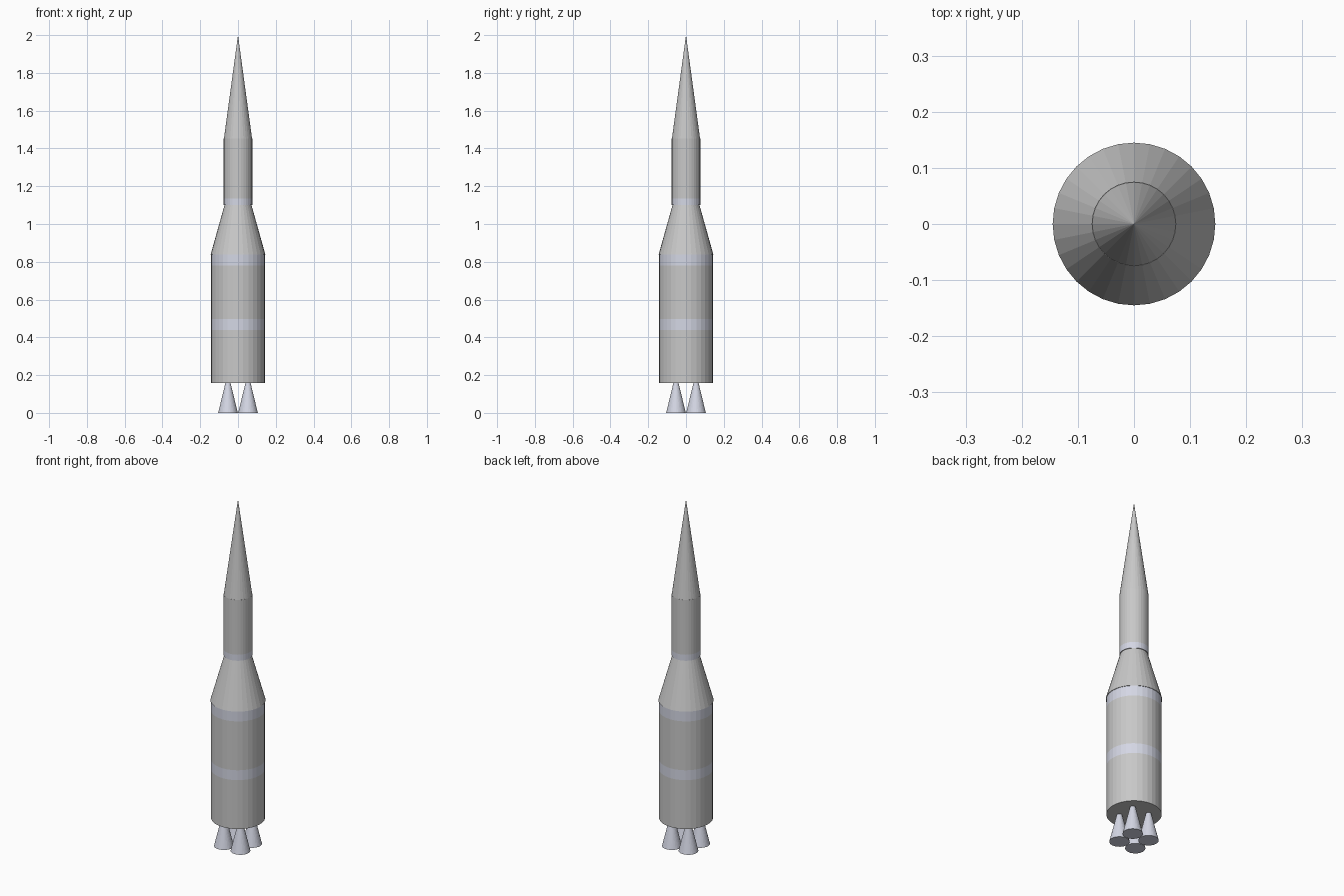
import bpy, bmesh, math

if "Cube" in bpy.data.objects:
    bpy.data.objects.remove(bpy.data.objects["Cube"])


def material(name, rgb):
    m = bpy.data.materials.new(name)
    m.diffuse_color = (*rgb, 1.0)
    m.use_nodes = True
    m.node_tree.nodes["Principled BSDF"].inputs["Base Color"].default_value = m.diffuse_color
    return m


HULL = material("hull grey", (0.58, 0.58, 0.58))
PALE = material("pale blue grey", (0.66, 0.68, 0.78))
SIDES = 32


def lathe(name, profile, mats, bands=(), loc=(0, 0), sides=SIDES):
    """Revolve (radius, z) points; faces inside a band's z range use material 1."""
    bm = bmesh.new()
    rings = []
    for r, z in profile:
        if r == 0:
            rings.append([bm.verts.new((0, 0, z))] * sides)
        else:
            rings.append([bm.verts.new((r * math.cos(a), r * math.sin(a), z))
                          for a in (2 * math.pi * i / sides for i in range(sides))])
    for lo, hi in zip(rings, rings[1:]):
        for i in range(sides):
            j = (i + 1) % sides
            loop = list(dict.fromkeys((lo[i], lo[j], hi[j], hi[i])))
            bm.faces.new(loop)
    # flat end caps
    for ring, (r, z) in ((rings[0], profile[0]), (rings[-1], profile[-1])):
        if r > 0:
            bm.faces.new(ring)
    bmesh.ops.recalc_face_normals(bm, faces=bm.faces)
    for f in bm.faces:
        z = f.calc_center_median().z
        if abs(f.normal.z) < 0.5 and any(a < z < b for a, b in bands):
            f.material_index = 1
    mesh = bpy.data.meshes.new(name)
    bm.to_mesh(mesh)
    bm.free()
    for m in mats:
        mesh.materials.append(m)
    ob = bpy.data.objects.new(name, mesh)
    ob.location = (loc[0], loc[1], 0)
    bpy.context.collection.objects.link(ob)
    return ob


# Lower stage with two pale bands
R = 0.142
lathe("lower_stage", [(R, z) for z in (0.157, 0.44, 0.497, 0.78, 0.84)],
      [HULL, PALE], bands=[(0.44, 0.497), (0.78, 0.84)])

# Tapered section, overhanging the lower stage slightly
lathe("taper_section", [(0.145, 0.838), (0.07, 1.105)], [HULL])

# Upper stage with a pale band at its foot
U = 0.0755
lathe("upper_stage", [(U, z) for z in (1.10, 1.135, 1.452)],
      [HULL, PALE], bands=[(1.10, 1.135)])

# Nose cone
lathe("nose_cone", [(0.0745, 1.452), (0, 2.0)], [HULL])

# Four engine nozzles
for k, (sx, sy) in enumerate(((1, 1), (-1, 1), (-1, -1), (1, -1))):
    lathe(f"nozzle_{k + 1}", [(0.052, 0), (0.012, 0.165)], [PALE],
          loc=(0.053 * sx, 0.053 * sy))
